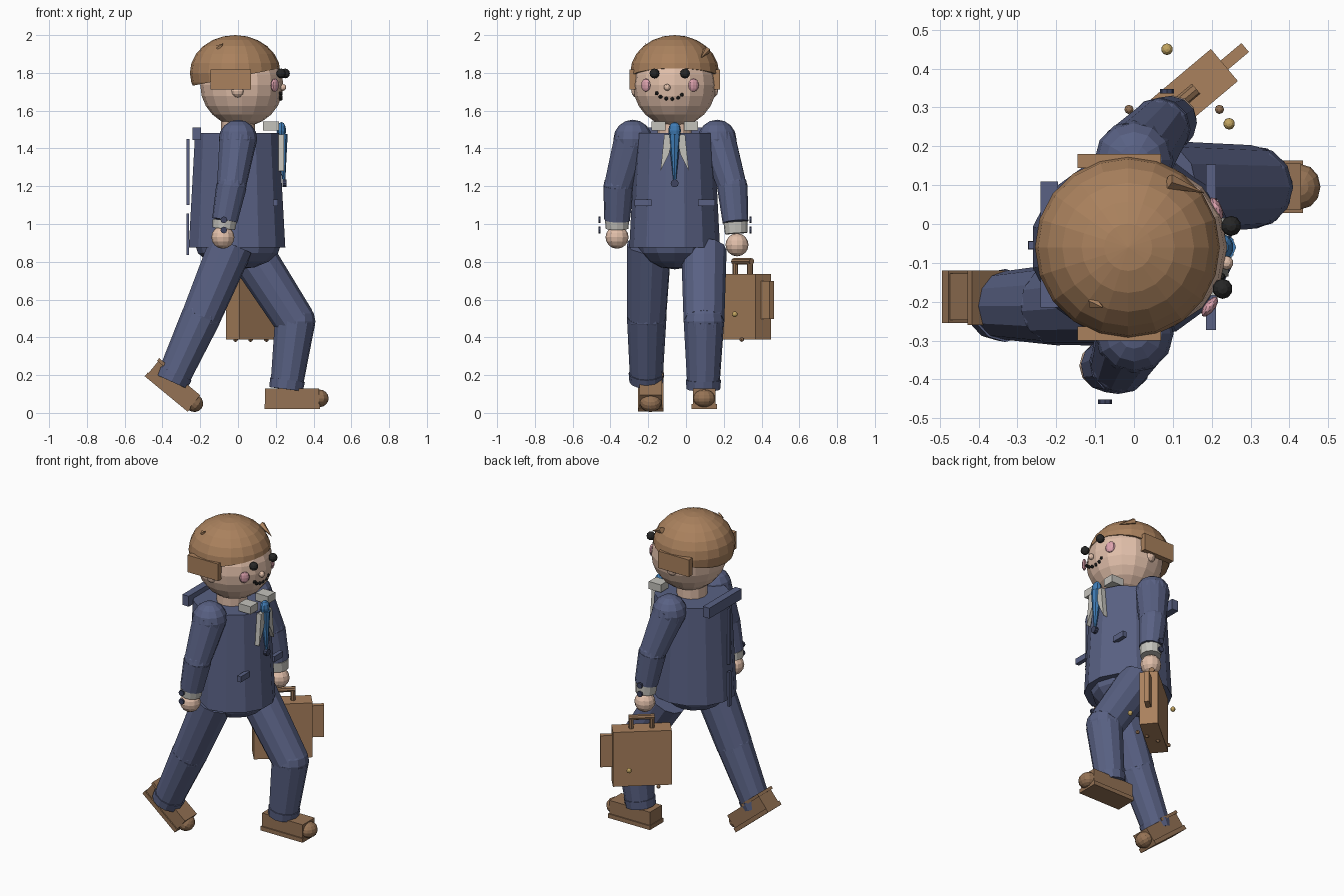
import bpy, bmesh
from math import radians, sin, cos, pi
from mathutils import Vector, Matrix

if "Cube" in bpy.data.objects:
    bpy.data.objects.remove(bpy.data.objects["Cube"])

COLORS = {
    "suit": (0.10, 0.12, 0.23), "brown": (0.40, 0.22, 0.11), "shoe": (0.30, 0.17, 0.09),
    "skin": (0.75, 0.52, 0.40), "shirt": (0.55, 0.54, 0.50), "tie": (0.05, 0.20, 0.46),
    "pink": (0.72, 0.36, 0.42), "black": (0.02, 0.02, 0.02), "gold": (0.55, 0.38, 0.12),
    "button": (0.05, 0.06, 0.12),
}
MATS = {}
for key, rgb in COLORS.items():
    MATS[key] = bpy.data.materials.new(key)
    MATS[key].diffuse_color = (*rgb, 1)


def finish(bm, name, color, matrix):
    bmesh.ops.transform(bm, matrix=matrix, verts=bm.verts)
    bmesh.ops.recalc_face_normals(bm, faces=bm.faces)
    mesh = bpy.data.meshes.new(name)
    bm.to_mesh(mesh)
    bm.free()
    mesh.materials.append(MATS[color])
    ob = bpy.data.objects.new(name, mesh)
    bpy.context.collection.objects.link(ob)
    return ob


def place(loc, scale=(1, 1, 1), rot=Matrix()):
    return Matrix.Translation(loc) @ rot @ Matrix.Diagonal((*scale, 1))


def box(name, color, loc, size, rot=Matrix()):
    bm = bmesh.new()
    bmesh.ops.create_cube(bm, size=1)
    return finish(bm, name, color, place(loc, size, rot))


def ball(name, color, loc, r, seg=10, rings=6, rot=Matrix()):
    r = (r, r, r) if isinstance(r, (int, float)) else r
    bm = bmesh.new()
    bmesh.ops.create_uvsphere(bm, u_segments=seg, v_segments=rings, radius=1)
    return finish(bm, name, color, place(loc, r, rot))


def tube(name, color, a, b, ra, rb, seg=12):
    a, b = Vector(a), Vector(b)
    d = b - a
    bm = bmesh.new()
    bmesh.ops.create_cone(bm, cap_ends=True, segments=seg, radius1=ra, radius2=rb, depth=d.length)
    rot = Vector((0, 0, 1)).rotation_difference(d).to_matrix().to_4x4()
    return finish(bm, name, color, place((a + b) / 2, rot=rot))


def plate(name, color, pts, x0, x1):
    """Polygon in y,z with thickness along x."""
    bm = bmesh.new()
    f = bm.faces.new([bm.verts.new((x0, y, z)) for y, z in pts])
    ext = bmesh.ops.extrude_face_region(bm, geom=[f])["geom"]
    bmesh.ops.translate(bm, vec=(x1 - x0, 0, 0), verts=[v for v in ext if isinstance(v, bmesh.types.BMVert)])
    return finish(bm, name, color, Matrix())


CY = -0.06  # body centre line in y

# Head, neck and ears
ball("head", "skin", (0.02, CY, 1.735), 0.22, 16, 12)
tube("neck", "skin", (0, CY, 1.44), (0, CY, 1.58), 0.09, 0.09)
for s in (-1, 1):
    ball("ear", "skin", (0.0, CY + s * 0.2, 1.705), (0.036, 0.03, 0.036))
    box("sideburn", "brown", (-0.038, CY + s * 0.222, 1.765), (0.216, 0.036, 0.108))

# Hair cap with a sloping hairline
bm = bmesh.new()
bmesh.ops.create_uvsphere(bm, u_segments=20, v_segments=12, radius=1)
bmesh.ops.transform(bm, matrix=place((-0.015, CY, 1.80), (0.24, 0.235, 0.2)), verts=bm.verts)
cut = bmesh.ops.bisect_plane(bm, geom=bm.verts[:] + bm.edges[:] + bm.faces[:], dist=1e-5,
                             plane_co=(-0.25, 0, 1.73), plane_no=(-0.2, 0, 1), clear_inner=True)
bmesh.ops.holes_fill(bm, edges=[e for e in cut["geom_cut"] if isinstance(e, bmesh.types.BMEdge)])
finish(bm, "hair", "brown", Matrix())
tube("hair_tuft", "brown", (0.09, 0.11, 1.92), (0.18, 0.08, 1.88), 0.02, 0.001, 5)
tube("hair_tuft", "brown", (-0.105, -0.20, 1.93), (-0.08, -0.215, 1.955), 0.018, 0.001, 5)

# Face
for x, y in ((0.25, -0.005), (0.228, -0.167)):
    ball("eye", "black", (x, y, 1.797), 0.026)
for x, y, a in ((0.212, 0.04, 25), (0.195, -0.213, -38)):
    ball("cheek", "pink", (x, y, 1.735), (0.014, 0.031, 0.035), rot=Matrix.Rotation(radians(a), 4, 'Z'))
ball("nose", "skin", (0.238, -0.1, 1.723), 0.018)
for y, z in ((-0.155, 1.692), (-0.135, 1.674), (-0.105, 1.664), (-0.072, 1.662), (-0.042, 1.668), (-0.022, 1.684)):
    ball("mouth_dot", "black", (0.226, y, z), 0.01, 8, 5)

# Coat and hips
bm = bmesh.new()
bmesh.ops.create_cone(bm, cap_ends=True, segments=14, radius1=1, radius2=0.87, depth=1)
finish(bm, "coat", "suit", place((-0.005, CY, 1.178), (0.262, 0.24, 0.605)))
ball("hips", "suit", (0.0, CY, 0.90), (0.23, 0.2, 0.14), 12, 8)

# Collar, shirt front and tie
for s in (-1, 1):
    box("collar", "shirt", (0.175, CY + s * 0.086, 1.518), (0.085, 0.075, 0.048))
    plate("shirt_front", "shirt", [(CY + s * 0.055, 1.475), (CY + s * 0.008, 1.475),
                                   (CY + s * 0.03, 1.37), (CY + s * 0.075, 1.28)], 0.2, 0.243)
    box("pocket_flap", "suit", (0.198, CY + s * 0.168, 1.112), (0.026, 0.09, 0.036))
ball("tie_knot", "tie", (0.23, CY, 1.495), (0.026, 0.034, 0.045))
tube("tie_blade", "tie", (0.23, CY, 1.475), (0.243, CY, 1.235), 0.033, 0.008, 8)
tube("coat_button", "button", (0.235, CY, 1.215), (0.256, CY, 1.215), 0.021, 0.021, 10)

# Coat back details
box("back_collar", "suit", (-0.218, -0.053, 1.478), (0.045, 0.325, 0.066))
box("back_seam", "suit", (-0.265, -0.055, 1.275), (0.014, 0.02, 0.35))
box("back_vent", "suit", (-0.266, -0.055, 0.945), (0.014, 0.022, 0.22))

# Arms: shoulder, elbow, wrist, hand
ARMS = {
    "right": ((0.0, -0.282, 1.45), (-0.035, -0.357, 1.20), (-0.07, -0.365, 1.02), (-0.08, -0.365, 0.93), (-0.075, -0.458)),
    "left": ((0.0, 0.165, 1.45), (0.065, 0.245, 1.20), (0.095, 0.262, 1.01), (0.1, 0.27, 0.89), (0.085, 0.342)),
}
for side, (sh, el, wr, hand, btn) in ARMS.items():
    ball(side + "_shoulder", "suit", sh, 0.102, 12, 8)
    tube(side + "_upper_arm", "suit", sh, el, 0.1, 0.078)
    ball(side + "_elbow", "suit", el, 0.08, 12, 8)
    tube(side + "_forearm", "suit", el, wr, 0.081, 0.068)
    tube(side + "_cuff", "shirt", wr, Vector(wr).lerp(Vector(hand), 0.5), 0.064, 0.06)
    ball(side + "_hand", "skin", hand, 0.061, 12, 8)
    for z in (1.022, 0.968):
        tube(side + "_cuff_button", "button", (btn[0], btn[1] - 0.006, z), (btn[0], btn[1] + 0.006, z), 0.018, 0.018, 8)

# Legs: hip, knee, ankle with radii
LEGS = {
    "rear": ((-0.035, -0.195, 0.89), (-0.195, -0.208, 0.51), (-0.352, -0.21, 0.165), 0.12, 0.105, 0.086),
    "front": ((0.06, 0.095, 0.86), (0.302, 0.095, 0.485), (0.255, 0.092, 0.125), 0.12, 0.108, 0.085),
}
for side, (hip, knee, ankle, r0, r1, r2) in LEGS.items():
    tube(side + "_thigh", "suit", hip, knee, r0, r1)
    ball(side + "_knee", "suit", knee, r1, 12, 8)
    tube(side + "_shin", "suit", knee, ankle, r1, r2)
    up = (Vector(knee) - Vector(ankle)).normalized() * 0.05
    tube(side + "_trouser_cuff", "suit", ankle, Vector(ankle) + up, r2 + 0.004, r2 + 0.008)


# Shoes, placed by the middle of the sole
def shoe(name, origin, pitch):
    rot = Matrix.Rotation(radians(pitch), 4, 'Y')

    def at(x, z):
        return Vector(origin) + rot.to_3x3() @ Vector((x, 0, z))
    box(name + "_sole", "shoe", at(0, 0.013), (0.295, 0.135, 0.026), rot)
    box(name + "_upper", "shoe", at(0.0, 0.067), (0.286, 0.12, 0.085), rot)
    ball(name + "_toe", "shoe", at(0.143, 0.057), (0.05, 0.058, 0.047), 12, 8, rot)


shoe("front_shoe", (0.287, 0.096, 0.02), 0)
shoe("rear_shoe", (-0.38, -0.187, 0.1), 39.5)
box("rear_shoe_strap", "shoe", (-0.365, -0.19, 0.235), (0.15, 0.14, 0.018), Matrix.Rotation(radians(39.5), 4, 'Y'))

# Briefcase, turned about the carrying hand
turn = Matrix.Rotation(radians(40), 4, 'Z')
CASE = Vector((0.1025, 0.30, 0.562))


def on_case(x, y, z):
    return CASE + turn.to_3x3() @ Vector((x, y, z))


box("case", "brown", CASE, (0.34, 0.108, 0.345), turn)
box("case_pocket", "brown", on_case(0.2, 0, 0.036), (0.08, 0.03, 0.2), turn)
for s in (-1, 1):
    tube("handle_post", "shoe", on_case(s * 0.06, 0, 0.165), on_case(s * 0.06, 0, 0.235), 0.015, 0.015, 8)
tube("handle_grip", "shoe", on_case(-0.075, 0, 0.24), on_case(0.075, 0, 0.24), 0.017, 0.017, 8)
for x, y in ((0.085, 0.45), (0.245, 0.258)):
    ball("case_latch", "gold", (x, y, 0.522), 0.015)
for x in (-0.013, 0.067, 0.15, 0.22):
    ball("case_foot", "shoe", (x, 0.295, 0.388), 0.012, 8, 6)

for m in bpy.data.materials:
    if m.users and not m.is_grease_pencil:
        m.use_nodes = True
        m.node_tree.nodes["Principled BSDF"].inputs["Base Color"].default_value = m.diffuse_color
